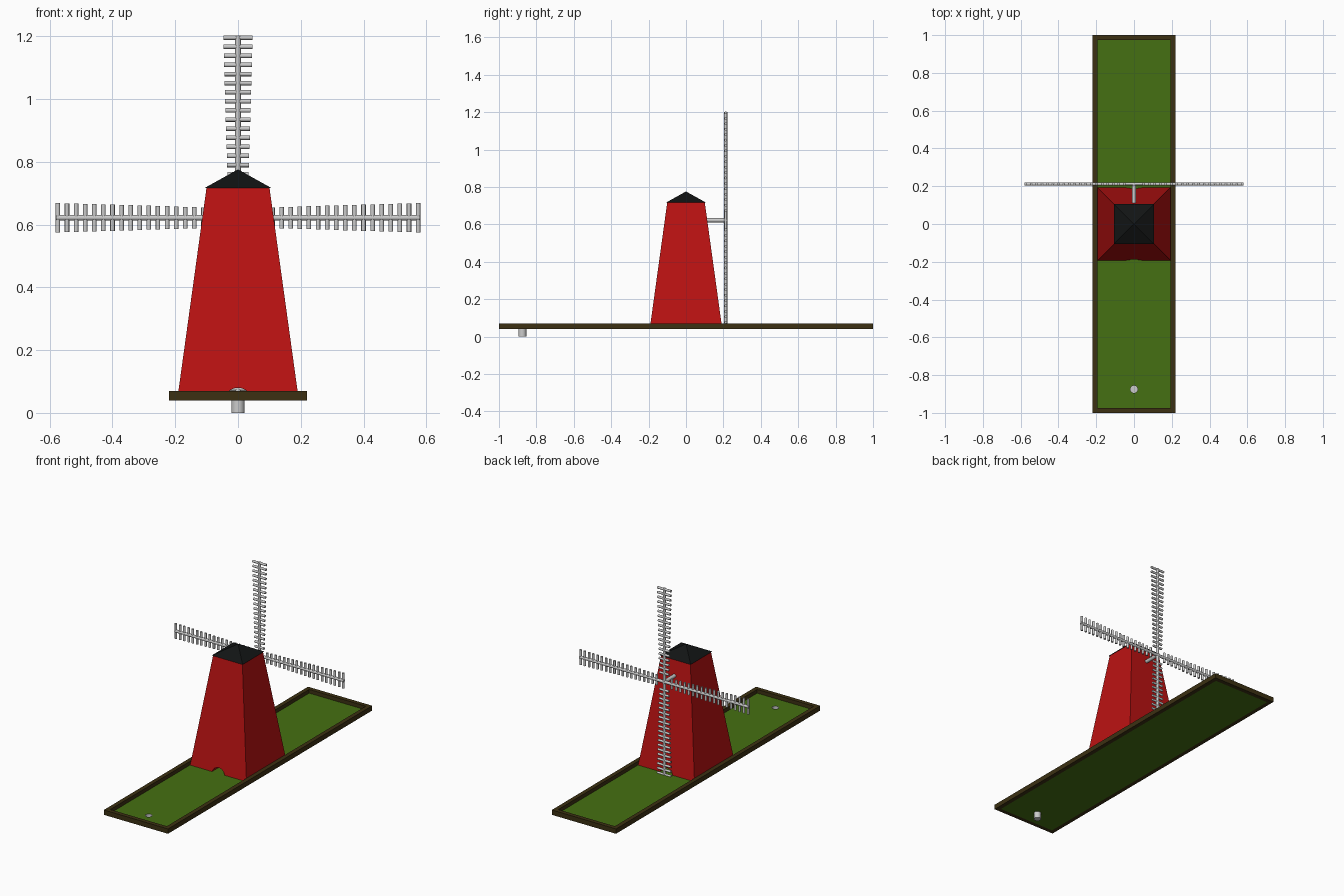
import bpy, bmesh, math
from mathutils import Matrix, Vector

if "Cube" in bpy.data.objects:
    bpy.data.objects.remove(bpy.data.objects["Cube"])

def mat(name, c):
    m = bpy.data.materials.new(name)
    m.diffuse_color = (*c, 1)
    m.use_nodes = True
    m.node_tree.nodes["Principled BSDF"].inputs["Base Color"].default_value = m.diffuse_color
    return m

GREEN = mat("turf", (0.06, 0.16, 0.006))
BROWN = mat("wood", (0.045, 0.03, 0.006))
RED = mat("red", (0.5, 0.006, 0.006))
BLACK = mat("black", (0.006, 0.007, 0.007))

def finish(name, bm, m=None):
    bmesh.ops.recalc_face_normals(bm, faces=bm.faces)
    me = bpy.data.meshes.new(name)
    bm.to_mesh(me)
    bm.free()
    ob = bpy.data.objects.new(name, me)
    bpy.context.collection.objects.link(ob)
    if m:
        me.materials.append(m)
    return ob

def box(bm, x0, x1, y0, y1, z0, z1):
    M = Matrix.Translation(((x0+x1)/2, (y0+y1)/2, (z0+z1)/2)) @ Matrix.Diagonal((x1-x0, y1-y0, z1-z0, 1))
    bmesh.ops.create_cube(bm, size=1, matrix=M)

def rod(bm, a, b, r, seg=12):
    a, b = Vector(a), Vector(b)
    d = b - a
    M = Matrix.Translation((a+b)/2) @ d.to_track_quat('Z', 'Y').to_matrix().to_4x4()
    bmesh.ops.create_cone(bm, cap_ends=True, segments=seg, radius1=r, radius2=r, depth=d.length, matrix=M)

def frustum(bm, r1, r2, z0, z1):
    # square taper, r = half width
    M = Matrix.Translation((0, 0, (z0+z1)/2)) @ Matrix.Rotation(math.pi/4, 4, 'Z')
    s = math.sqrt(2)
    bmesh.ops.create_cone(bm, cap_ends=True, segments=4, radius1=r1*s, radius2=r2*s, depth=z1-z0, matrix=M)

def smooth(ob):
    bpy.ops.object.select_all(action='DESELECT')
    bpy.context.view_layer.objects.active = ob
    ob.select_set(True)
    bpy.ops.object.shade_smooth_by_angle(angle=math.radians(40))

def cut(ob, cutter):
    md = ob.modifiers.new("cut", 'BOOLEAN')
    md.operation = 'DIFFERENCE'
    md.solver = 'EXACT'
    md.object = cutter
    cutter.hide_render = True
    cutter.hide_set(True)

HX, W, Z0, FLOOR, Z1 = 0.22, 0.026, 0.04, 0.047, 0.07
HOLE_Y = -0.875

# timber border
bm = bmesh.new()
for s in (-1, 1):
    xs = sorted((s*HX, s*(HX-W)))
    box(bm, *xs, -1, 1, Z0, Z1)
    ys = sorted((s*1, s*(1-W)))
    box(bm, -HX+W, HX-W, *ys, Z0, Z1)
finish("border", bm, BROWN)

# turf with a hole
bm = bmesh.new()
box(bm, -HX+W, HX-W, -1+W, 1-W, Z0, FLOOR)
turf = finish("turf", bm, GREEN)
bm = bmesh.new()
rod(bm, (0, HOLE_Y, 0), (0, HOLE_Y, 0.1), 0.0205, 32)
cut(turf, finish("hole_cutter", bm))

# cup: revolved profile, open at the top
bm = bmesh.new()
prof = [(0, 0), (0.021, 0), (0.021, FLOOR), (0.019, FLOOR), (0.019, 0.003), (0, 0.003)]
vs = [bm.verts.new((r, 0, z)) for r, z in prof]
es = [bm.edges.new(p) for p in zip(vs, vs[1:])]
bmesh.ops.spin(bm, geom=vs+es, cent=(0, 0, 0), axis=(0, 0, 1), angle=2*math.pi, steps=32)
bmesh.ops.remove_doubles(bm, verts=bm.verts, dist=1e-5)
bmesh.ops.translate(bm, verts=bm.verts, vec=(0, HOLE_Y, 0))
smooth(finish("hole_cup", bm))

# tower with ball tunnel
bm = bmesh.new()
frustum(bm, 0.193, 0.1, FLOOR, 0.72)
tower = finish("tower", bm, RED)
bm = bmesh.new()
rod(bm, (0, -0.4, 0.035), (0, 0.4, 0.035), 0.045, 32)
cut(tower, finish("tunnel_cutter", bm, RED))

# roof
bm = bmesh.new()
frustum(bm, 0.106, 0, 0.717, 0.776)
bmesh.ops.remove_doubles(bm, verts=bm.verts, dist=1e-5)
finish("roof", bm, BLACK)

# axle
HUB = Vector((0, 0.212, 0.622))
bm = bmesh.new()
rod(bm, (0, 0.05, HUB.z), (0, 0.218, HUB.z), 0.011, 20)
smooth(finish("axle", bm))

# four sails: a spar with widening slats
for k in range(4):
    bm = bmesh.new()
    rod(bm, (0, 0, 0), (0, 0, 0.58), 0.009)
    for i in range(19):
        r = 0.574 - i*0.029
        h = 0.030 + 0.017*r/0.58
        rod(bm, (-h, 0, r), (h, 0, r), 0.0072)
    bmesh.ops.transform(bm, verts=bm.verts, matrix=Matrix.Translation(HUB) @ Matrix.Rotation(k*math.pi/2, 4, 'Y'))
    smooth(finish(f"sail_{k+1}", bm))
